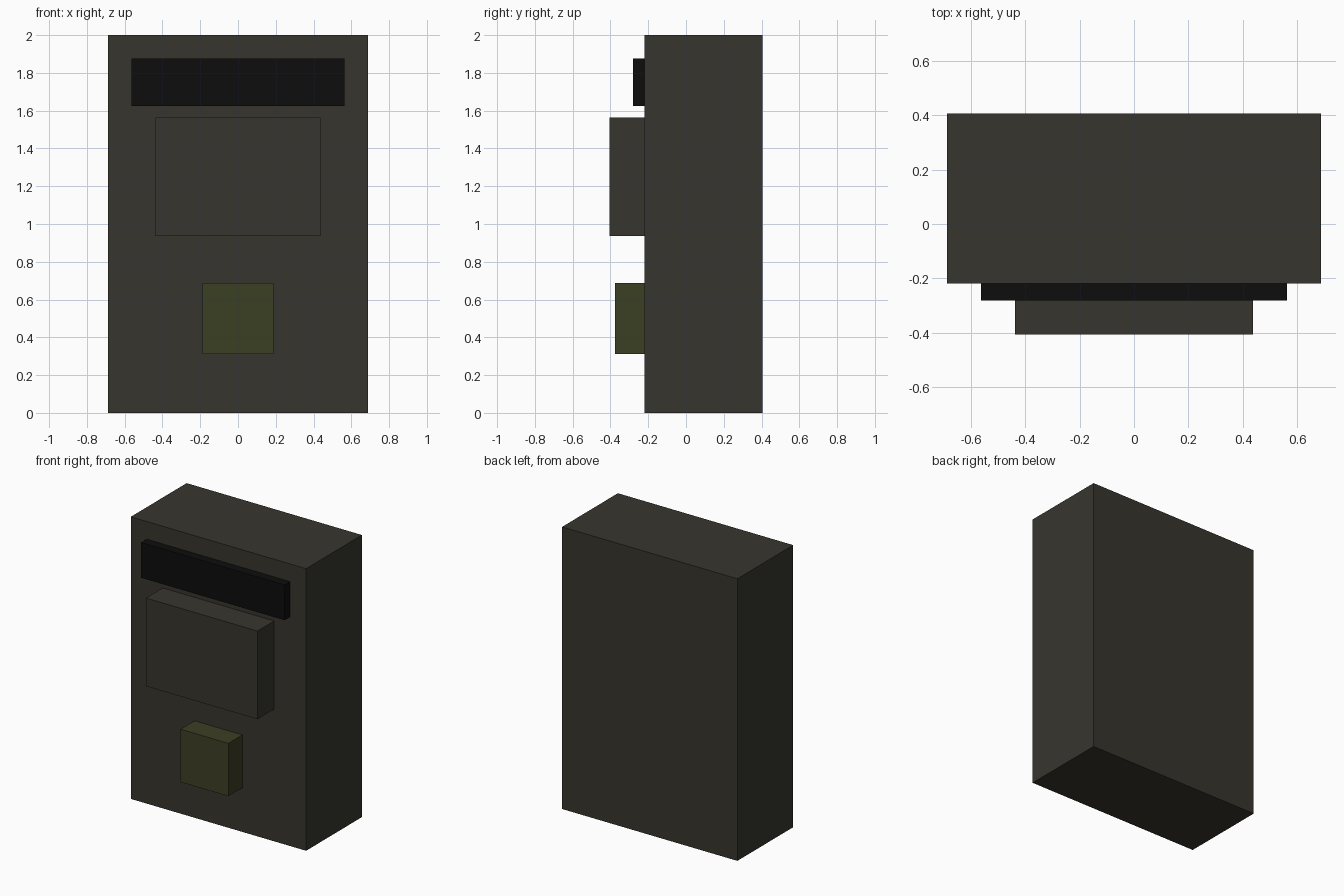
import bpy
import bmesh
from mathutils import Matrix, Vector

if "Cube" in bpy.data.objects:
    bpy.data.objects.remove(bpy.data.objects["Cube"])


def material(name, rgb):
    m = bpy.data.materials.new(name)
    m.diffuse_color = (*rgb, 1.0)
    m.use_nodes = True
    m.node_tree.nodes["Principled BSDF"].inputs["Base Color"].default_value = m.diffuse_color
    return m


def box(name, lo, hi, mat):
    """Axis-aligned box between two corners."""
    lo, hi = Vector(lo), Vector(hi)
    bm = bmesh.new()
    bmesh.ops.create_cube(bm, size=1.0,
                          matrix=Matrix.Diagonal((*(hi - lo), 1.0)))
    mesh = bpy.data.meshes.new(name)
    bm.to_mesh(mesh)
    bm.free()
    mesh.materials.append(mat)
    obj = bpy.data.objects.new(name, mesh)
    obj.location = (lo + hi) / 2
    bpy.context.collection.objects.link(obj)
    return obj


casing_grey = material("casing_grey", (0.038, 0.036, 0.027))
black = material("black", (0.004, 0.004, 0.004))
olive = material("olive", (0.046, 0.050, 0.017))

FRONT = -0.21875  # y of the casing's front face

# Main casing
box("casing", (-0.6875, FRONT, 0), (0.6875, 0.40625, 2), casing_grey)

# Parts mounted on the front: name, half width, protruding y, bottom z, top z
for name, half, y, z0, z1, mat in (
    ("display_strip", 0.5625, -0.28125, 1.625, 1.875, black),
    ("front_panel", 0.4375, -0.40625, 0.9375, 1.5625, casing_grey),
    ("button_block", 0.1875, -0.375, 0.3125, 0.6875, olive),
):
    box(name, (-half, y, z0), (half, FRONT, z1), mat)
